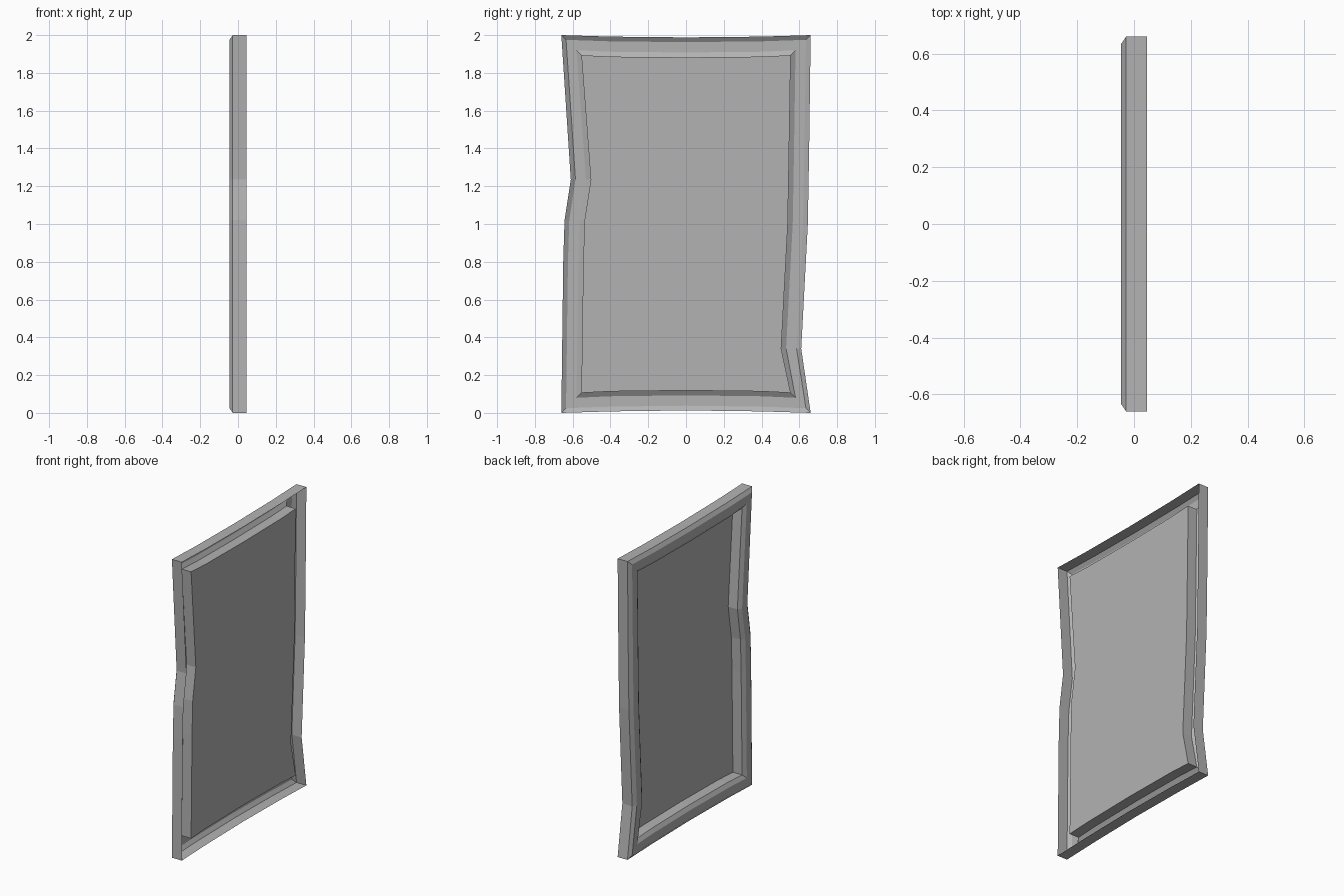
import bpy
import bmesh

cube = bpy.data.objects.get("Cube")
if cube:
    bpy.data.objects.remove(cube, do_unlink=True)

grey = bpy.data.materials.new("plain grey")
grey.use_nodes = True
colour = (0.45, 0.45, 0.45, 1)
grey.diffuse_color = colour
grey.node_tree.nodes["Principled BSDF"].inputs["Base Color"].default_value = colour

HALF, TOP = 0.66, 2.0
BACK, PANEL_X, SHOULDER, FACE = 0.045, 0.04, -0.028, -0.045

# Uneven outline, one list per side: (y, z)
top_side = [(-0.4, 1.992), (0, 1.988), (0.4, 1.992)]
right_side = [(0.652, 1.4), (0.645, 1.0), (0.61, 0.34)]
bottom_side = [(0.4, 0.008), (0, 0.013), (-0.4, 0.008)]
left_side = [(-0.65, 0.8), (-0.643, 1.02), (-0.61, 1.235)]


def outline(inset, x):
    """Outline moved inwards by inset, at depth x."""
    y, t, b = HALF - inset, TOP - inset, inset
    loop = [(-y, t)] + [(p, q - inset) for p, q in top_side]
    loop += [(y, t)] + [(p - inset, q) for p, q in right_side]
    loop += [(y, b)] + [(p, q + inset) for p, q in bottom_side]
    loop += [(-y, b)] + [(p + inset, q) for p, q in left_side]
    return [(x, p, q) for p, q in loop]


def make_object(name, bm):
    mesh = bpy.data.meshes.new(name)
    bm.to_mesh(mesh)
    bm.free()
    mesh.materials.append(grey)
    obj = bpy.data.objects.new(name, mesh)
    bpy.context.collection.objects.link(obj)
    return obj


# Hollow moulding: outer wall, chamfer, flat face, chamfer, inner wall
section = [(0, BACK), (0, SHOULDER), (0.025, FACE),
           (0.08, FACE), (0.106, SHOULDER), (0.106, PANEL_X)]
bm = bmesh.new()
rings = [[bm.verts.new(p) for p in outline(*step)] for step in section]
for a, b in zip(rings, rings[1:]):
    for i in range(len(a)):
        j = (i + 1) % len(a)
        bm.faces.new((a[i], a[j], b[j], b[i]))
make_object("frame", bm)

# Recessed flat panel
bm = bmesh.new()
bm.faces.new([bm.verts.new(p) for p in outline(*section[-1])])
make_object("panel", bm)
